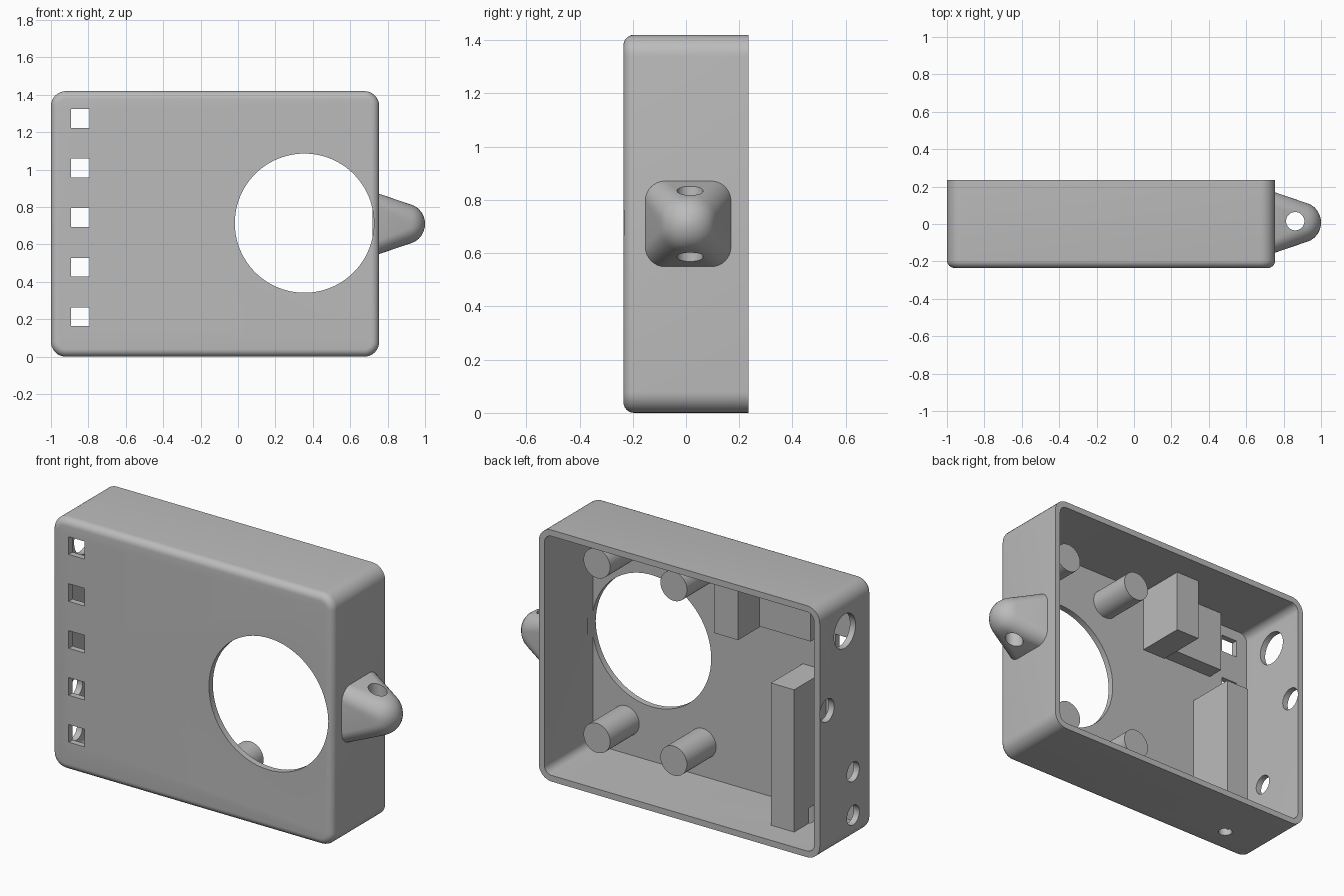
import bpy, bmesh, math
from mathutils import Matrix, Vector

cube = bpy.data.objects.get("Cube")
if cube:
    bpy.data.objects.remove(cube, do_unlink=True)

# Single plastic colour
plastic = bpy.data.materials.new("grey_plastic")
plastic.use_nodes = True
colour = (0.5, 0.5, 0.5, 1)
plastic.diffuse_color = colour
for node in plastic.node_tree.nodes:
    if node.type == 'BSDF_PRINCIPLED':
        node.inputs["Base Color"].default_value = colour


def finish(name, bm):
    bmesh.ops.recalc_face_normals(bm, faces=bm.faces[:])
    mesh = bpy.data.meshes.new(name)
    bm.to_mesh(mesh)
    bm.free()
    mesh.materials.append(plastic)
    obj = bpy.data.objects.new(name, mesh)
    bpy.context.collection.objects.link(obj)
    return obj


def rounded_rect(hu, hv, r, seg=8):
    """Outline points of a rounded rectangle about the origin."""
    pts = []
    for k, (su, sv) in enumerate([(1, 1), (-1, 1), (-1, -1), (1, -1)]):
        for i in range(seg + 1):
            a = math.pi / 2 * (k + i / seg)
            pts.append((su * (hu - r) + r * math.cos(a), sv * (hv - r) + r * math.sin(a)))
    return pts


def loft(name, sections, place):
    """Skin rounded rectangles (position, half u, half v, radius), capped at both ends."""
    bm = bmesh.new()
    rings = [[bm.verts.new(place(p, u, v)) for u, v in rounded_rect(hu, hv, r)]
             for p, hu, hv, r in sections]
    for a, b in zip(rings, rings[1:]):
        for i in range(len(a)):
            j = (i + 1) % len(a)
            bm.faces.new((a[i], a[j], b[j], b[i]))
    bm.faces.new(rings[0])
    bm.faces.new(rings[-1])
    return finish(name, bm)


def add_box(bm, low, high):
    low, high = Vector(low), Vector(high)
    m = Matrix.Translation((low + high) / 2) @ Matrix.Diagonal((*(high - low), 1))
    bmesh.ops.create_cube(bm, size=1, matrix=m)


def add_cylinder(bm, axis, centre, r, length, segments=48):
    turn = {'x': Matrix.Rotation(math.pi / 2, 4, 'Y'),
            'y': Matrix.Rotation(math.pi / 2, 4, 'X'),
            'z': Matrix.Identity(4)}[axis]
    bmesh.ops.create_cone(bm, cap_ends=True, segments=segments, radius1=r, radius2=r,
                          depth=length, matrix=Matrix.Translation(centre) @ turn)


def box(name, low, high):
    bm = bmesh.new()
    add_box(bm, low, high)
    return finish(name, bm)


# Case dimensions
LEFT, RIGHT, TOP = 0.755, -1.0, 1.42
FRONT, BACK, WALL = -0.235, 0.235, 0.035
CX, CZ = (LEFT + RIGHT) / 2, TOP / 2
HX, HZ = (LEFT - RIGHT) / 2, TOP / 2
FLOOR = FRONT + WALL

# Case: open-backed tray with a rounded front rim
FILLET, CORNER = 0.04, 0.08
inner = (HX - WALL, HZ - WALL, CORNER - WALL)
sections = [(FLOOR, *inner), (BACK, *inner), (BACK, HX, HZ, CORNER)]
for i in range(7):
    a = math.pi / 2 * i / 6
    inset = FILLET * (1 - math.cos(a))
    sections.append((FRONT + FILLET * (1 - math.sin(a)), HX - inset, HZ - inset, CORNER - inset))
case = loft("case", sections, lambda p, u, v: (CX + u, p, CZ + v))

# Side lug: tapered block with a domed tip
lug_steps = [(0.74, 0.165, 0.075), (0.755, 0.161, 0.075), (0.925, 0.103, 0.085),
             (0.945, 0.095, 0.085), (0.965, 0.081, 0.076), (0.982, 0.061, 0.059),
             (0.993, 0.039, 0.038), (0.999, 0.016, 0.0155), (1.0, 0.004, 0.0039)]
lug = loft("side_lug", [(p, h, h, r) for p, h, r in lug_steps],
           lambda p, u, v: (p, 0.008 + u, CZ + v))

# Internal blocks
low_block = box("lower_block", (-0.735, FLOOR - 0.01, 0.02), (-0.59, 0.085, 0.838))
box("upper_block", (-0.385, FLOOR - 0.01, 1.025), (-0.235, 0.085, TOP - 0.02))
box("upper_ledge", (-0.705, FLOOR - 0.01, 1.03), (-0.38, -0.105, TOP - 0.02))

# Mounting posts around the round opening
posts = []
for x, side in ((0.035, "right"), (0.515, "left")):
    for z, level in ((0.222, "lower"), (1.208, "upper")):
        bm = bmesh.new()
        add_cylinder(bm, 'y', (x, (FLOOR - 0.01 + 0.06) / 2, z), 0.083, 0.06 - FLOOR + 0.01)
        posts.append(finish(f"{level}_{side}_post", bm))

# Openings
bm = bmesh.new()
add_cylinder(bm, 'y', (0.355, FLOOR - 0.025, 0.714), 0.372, 0.15, 96)
for i in range(5):
    z = 0.214 + i * 0.265
    add_box(bm, (-0.893, FRONT - 0.05, z - 0.05), (-0.793, FLOOR + 0.04, z + 0.05))
for y, z, r in ((0.012, 1.212, 0.096), (0.17, 0.825, 0.064),
                (-0.063, 0.39, 0.055), (-0.063, 0.145, 0.055)):
    add_cylinder(bm, 'x', (RIGHT, y, z), r, 0.12)
add_cylinder(bm, 'z', (-0.705, -0.07, 0.02), 0.037, 0.2)
add_cylinder(bm, 'z', (0.862, 0.015, CZ), 0.049, 0.6)
cutter = finish("opening_cutter", bm)
cutter.hide_render = True

for obj in (case, lug, low_block):
    mod = obj.modifiers.new("openings", 'BOOLEAN')
    mod.operation, mod.solver, mod.object = 'DIFFERENCE', 'EXACT', cutter
    bpy.context.view_layer.update()
    graph = bpy.context.evaluated_depsgraph_get()
    cut_mesh = bpy.data.meshes.new_from_object(obj.evaluated_get(graph))
    obj.modifiers.clear()
    obj.data = cut_mesh
bpy.data.objects.remove(cutter, do_unlink=True)

# Smooth rounded surfaces, keep edges sharp
for obj in bpy.context.view_layer.objects:
    obj.select_set(False)
for obj in [case, lug, low_block] + posts:
    obj.select_set(True)
bpy.context.view_layer.objects.active = case
bpy.ops.object.shade_smooth_by_angle(angle=math.radians(35))
